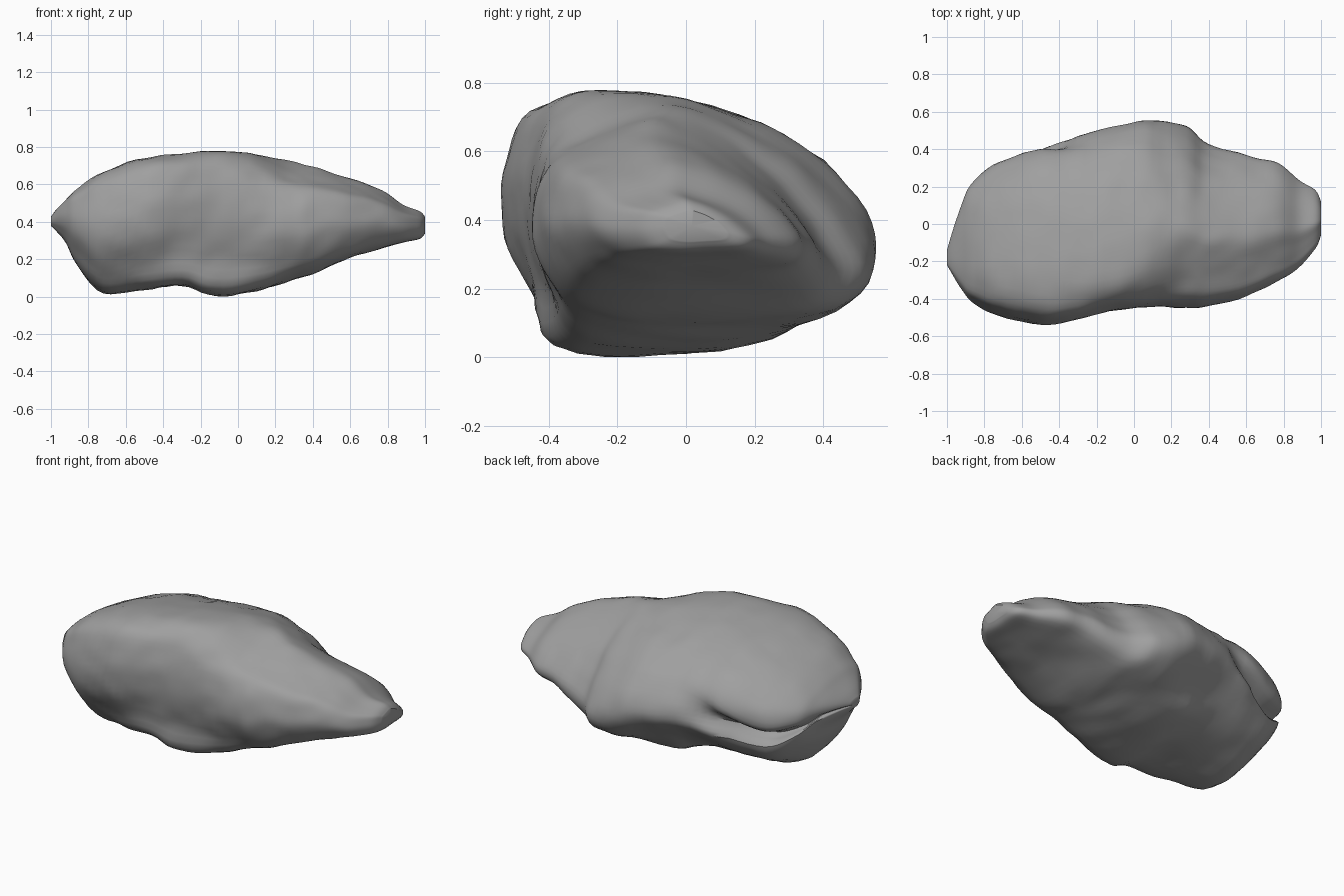
import bpy, bmesh, math
from mathutils import Vector, noise

cube = bpy.data.objects.get("Cube")
if cube:
    bpy.data.objects.remove(cube, do_unlink=True)

# Stone colour
stone = bpy.data.materials.new("stone_grey")
stone.use_nodes = True
grey = (0.35, 0.35, 0.35, 1)
stone.diffuse_color = grey
stone.node_tree.nodes["Principled BSDF"].inputs["Base Color"].default_value = grey
stone.node_tree.nodes["Principled BSDF"].inputs["Roughness"].default_value = 0.9

# Stations along the length: x, y min, y max, z min, z max
STATIONS = [
    (-1, -.22, -.14, .38, .43), (-.97, -.27, -.04, .35, .47),
    (-.92, -.35, .1, .29, .52), (-.86, -.42, .22, .17, .575),
    (-.72, -.49, .32, .02, .67), (-.5, -.54, .4, .04, .745),
    (-.3, -.51, .46, .06, .77), (-.12, -.465, .51, .01, .78),
    (.1, -.44, .545, .03, .76), (.28, -.44, .52, .085, .73),
    (.4, -.435, .425, .12, .7), (.6, -.385, .365, .21, .635),
    (.77, -.3, .33, .26, .57), (.88, -.23, .24, .29, .495),
    (.97, -.13, .18, .31, .46), (1, -.06, .12, .34, .43)]

# Cross-sections, from the front foot up, over the top and down the back
MIDDLE = [(.09, .03), (.05, .23), (.02, .4), (0, .58), (.02, .78), (.07, .93),
          (.18, 1), (.4, .98), (.6, .92), (.76, .83), (.9, .7), (1, .51),
          (.98, .36), (.84, .2), (.72, .06), (.4, 0)]
LEDGE_END = [(.14, .06), (.05, .2), (0, .4), (.01, .6), (.05, .76), (.14, .84),
             (.26, .92), (.4, 1), (.53, .94), (.67, .83), (.82, .66), (.94, .44),
             (1, .24), (.92, .07), (.6, .02), (.35, 0)]
SPLIT_END = [(.23, .05), (.12, .2), (.03, .38), (0, .6), (.03, .8), (.1, .95),
             (.32, 1), (.6, .95), (.83, .84), (.97, .69), (.98, .52), (.83, .43),
             (.94, .34), (.84, .17), (.6, .03), (.4, 0)]


def curve(points, t, closed=False):
    """Smooth curve through the points, t counted in points."""
    n = len(points)
    i = math.floor(t)
    f = t - i

    def pick(k):
        return Vector(points[k % n] if closed else points[max(0, min(n - 1, k))])
    a, b, c, d = (pick(i + k) for k in (-1, 0, 1, 2))
    return b + (c - a) * (f / 2) + (a * 2 - b * 5 + c * 4 - d) * (f * f / 2) \
        + (b * 3 - a - c * 3 + d) * (f ** 3 / 2)


def ramp(x, start, end):
    t = max(0, min(1, (x - start) / (end - start)))
    return t * t * (3 - 2 * t)


def section(x):
    """Blend the cross-sections along the length, filling the unit square."""
    split, ledge = ramp(x, -.16, -.72), ramp(x, -.1, .38)
    shape = [Vector(m).lerp(Vector(s), split).lerp(Vector(l), ledge)
             for m, s, l in zip(MIDDLE, SPLIT_END, LEDGE_END)]
    low = [min(p[k] for p in shape) for k in (0, 1)]
    size = [max(p[k] for p in shape) - low[k] for k in (0, 1)]
    return [Vector([(p[k] - low[k]) / size[k] for k in (0, 1)]) for p in shape]


def roughen(p, centre):
    """Chip the surface in and out with broad and fine noise."""
    out = p - centre
    broad = noise.noise(p * 4 + Vector((3, 1, 7)))
    fine = noise.noise(p * 10)
    fade = min(1, out.length * 3)
    return p + out.normalized() * (broad * .01 + fine * .008) * fade


# Boulder body, lofted through the stations
PER_STATION, PER_POINT = 5, 4
bm = bmesh.new()
rings = []
for i in range((len(STATIONS) - 1) * PER_STATION + 1):
    x, y0, y1, z0, z1 = curve(STATIONS, i / PER_STATION)
    shape = section(x)
    centre = Vector((x, (y0 + y1) / 2, (z0 + z1) / 2))
    ring = []
    for j in range(len(shape) * PER_POINT):
        u, v = curve(shape, j / PER_POINT, closed=True)
        p = Vector((x, y0 + u * (y1 - y0), z0 + v * (z1 - z0)))
        ring.append(bm.verts.new(roughen(p, centre)))
    rings.append(ring)
for a, b in zip(rings, rings[1:]):
    for j in range(len(a)):
        k = (j + 1) % len(a)
        bm.faces.new((a[j], a[k], b[k], b[j]))
for ring in (rings[0], rings[-1]):
    hub = bm.verts.new(sum((v.co for v in ring), Vector()) / len(ring))
    for j in range(len(ring)):
        bm.faces.new((ring[j - 1], ring[j], hub))
bmesh.ops.recalc_face_normals(bm, faces=bm.faces)

# Rest on the ground
ground = min(v.co.z for v in bm.verts)
bmesh.ops.translate(bm, verts=bm.verts, vec=(0, 0, -ground))

mesh = bpy.data.meshes.new("boulder")
bm.to_mesh(mesh)
bm.free()
mesh.materials.append(stone)
boulder = bpy.data.objects.new("boulder", mesh)
bpy.context.collection.objects.link(boulder)
bpy.ops.object.select_all(action='DESELECT')
boulder.select_set(True)
bpy.context.view_layer.objects.active = boulder
bpy.ops.object.shade_smooth_by_angle(angle=math.radians(40))
